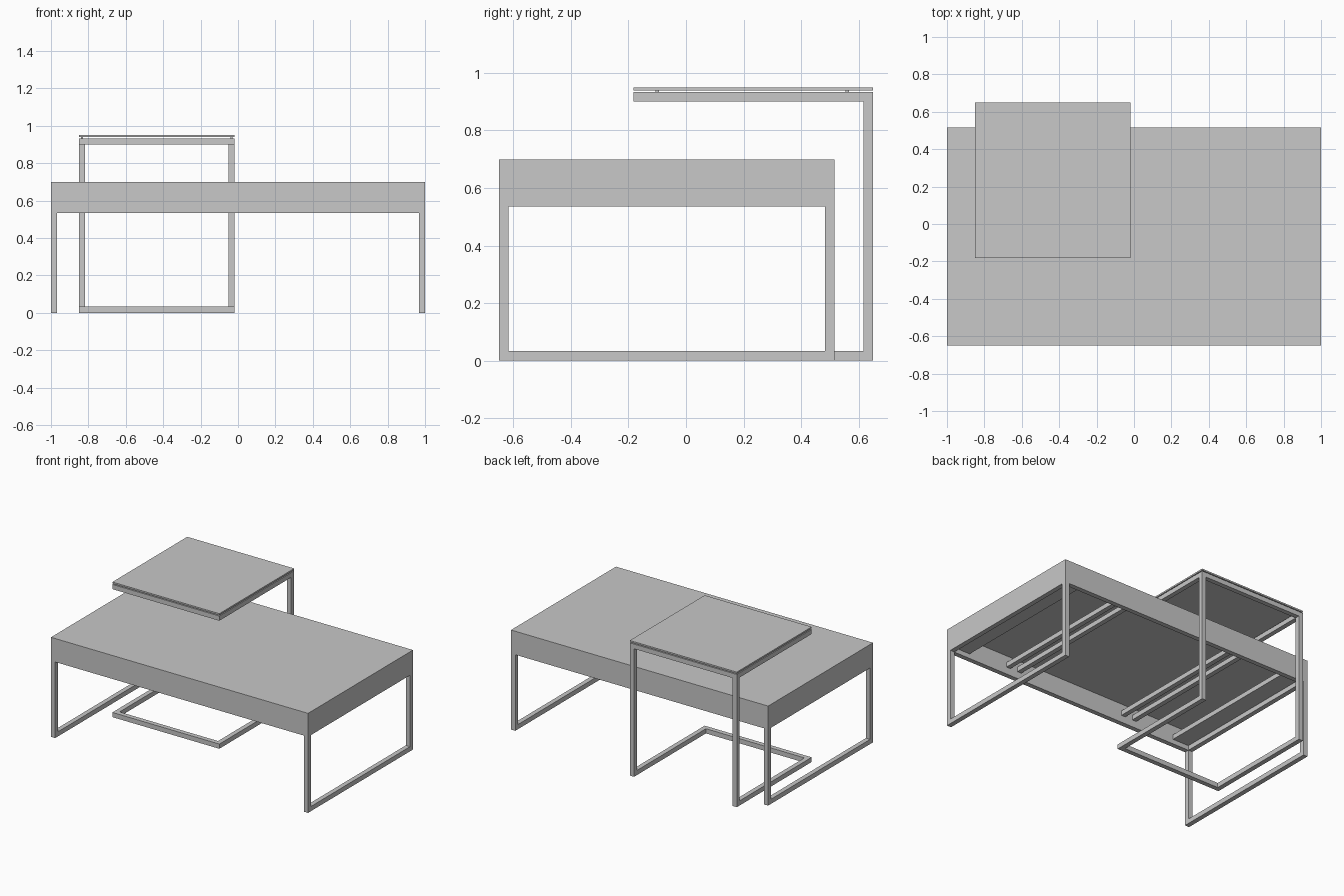
import bpy

cube = bpy.data.objects.get("Cube")
if cube:
    bpy.data.objects.remove(cube, do_unlink=True)

grey = bpy.data.materials.new("light_grey")
grey.use_nodes = True
COLOUR = (0.58, 0.58, 0.58, 1)
grey.diffuse_color = COLOUR
grey.node_tree.nodes["Principled BSDF"].inputs["Base Color"].default_value = COLOUR


def box(name, xs, ys, zs):
    """Flat-shaded box spanning the given x, y and z ranges."""
    spans = (xs, ys, zs)
    bpy.ops.mesh.primitive_cube_add(size=1)
    obj = bpy.context.object
    obj.name = name
    for v in obj.data.vertices:
        v.co = [s[0] if c < 0 else s[1] for c, s in zip(v.co, spans)]
    obj.data.materials.append(grey)
    return obj


T = 0.033                      # bar and board thickness

# Large table: extents
FRONT, BACK = -0.65, 0.516
RAIL, SLAB, TOP = 0.535, 0.568, 0.70
UNDER = TOP - T                # ceiling of the hollow under the top
END = 0.84                     # inner edge of the end boards
SIDES = ((-1, "right"), (1, "left"))

# Hollow top: board, four aprons and a board closing each end from below
box("table_top", (-1, 1), (FRONT, BACK), (UNDER, TOP))
box("front_apron", (-1, 1), (FRONT, FRONT + T), (SLAB, UNDER))
box("back_apron", (-1, 1), (BACK - T, BACK), (SLAB, UNDER))
for s, side in SIDES:
    box(side + "_apron", sorted((s * (1 - T), s)), (FRONT + T, BACK - T), (SLAB, UNDER))
    box(side + "_end_board", sorted((s * END, s * (1 - T))),
        (FRONT + T, BACK - T), (SLAB, SLAB + T))

# Perimeter rails and the two closed side frames
box("front_rail", (-1 + T, 1 - T), (FRONT, FRONT + T), (RAIL, SLAB))
box("back_rail", (-1 + T, 1 - T), (BACK - T, BACK), (RAIL, SLAB))
for s, side in SIDES:
    xs = sorted((s, s * (1 - T)))
    box(side + "_front_leg", xs, (FRONT, FRONT + T), (0, SLAB))
    box(side + "_back_leg", xs, (BACK - T, BACK), (0, SLAB))
    for part, z in (("floor_rail", 0), ("top_rail", RAIL)):
        box(f"{side}_{part}", xs, (FRONT + T, BACK - T), (z, z + T))

    # Paired cross bars inside the hollow
    for i, x in enumerate((0.43, 0.52)):
        box(f"{side}_cross_bar_{i + 1}", (s * x - T / 2, s * x + T / 2),
            (FRONT + T, BACK - T), (0.585, 0.585 + T))

# Small cantilevered side table
X0, X1, Y0, Y1 = -0.85, -0.018, -0.182, 0.65
H = 0.90
box("side_table_top", (X0, X1), (Y0, Y1), (0.939, 0.95))
box("side_table_front_floor_rail", (X0 + T, X1 - T), (Y0, Y0 + T), (0, T))
box("side_table_front_top_rail", (X0 + T, X1 - T), (Y0, Y0 + T), (H, H + T))
box("side_table_back_top_rail", (X0 + T, X1 - T), (Y1 - T, Y1), (H, H + T))
for x, side in ((X0, "right"), (X1 - T, "left")):
    xs = (x, x + T)
    box(f"side_table_{side}_leg", xs, (Y1 - T, Y1), (0, H + T))
    for part, z in (("floor_rail", 0), ("top_rail", H)):
        box(f"side_table_{side}_{part}", xs, (Y0, Y1 - T), (z, z + T))
    # Small pads that carry the top
    for y, end in ((-0.1, "front"), (0.56, "back")):
        mid = x + T / 2
        box(f"side_table_{side}_{end}_pad", (mid - 0.006, mid + 0.006),
            (y - 0.006, y + 0.006), (H + T, 0.939))
